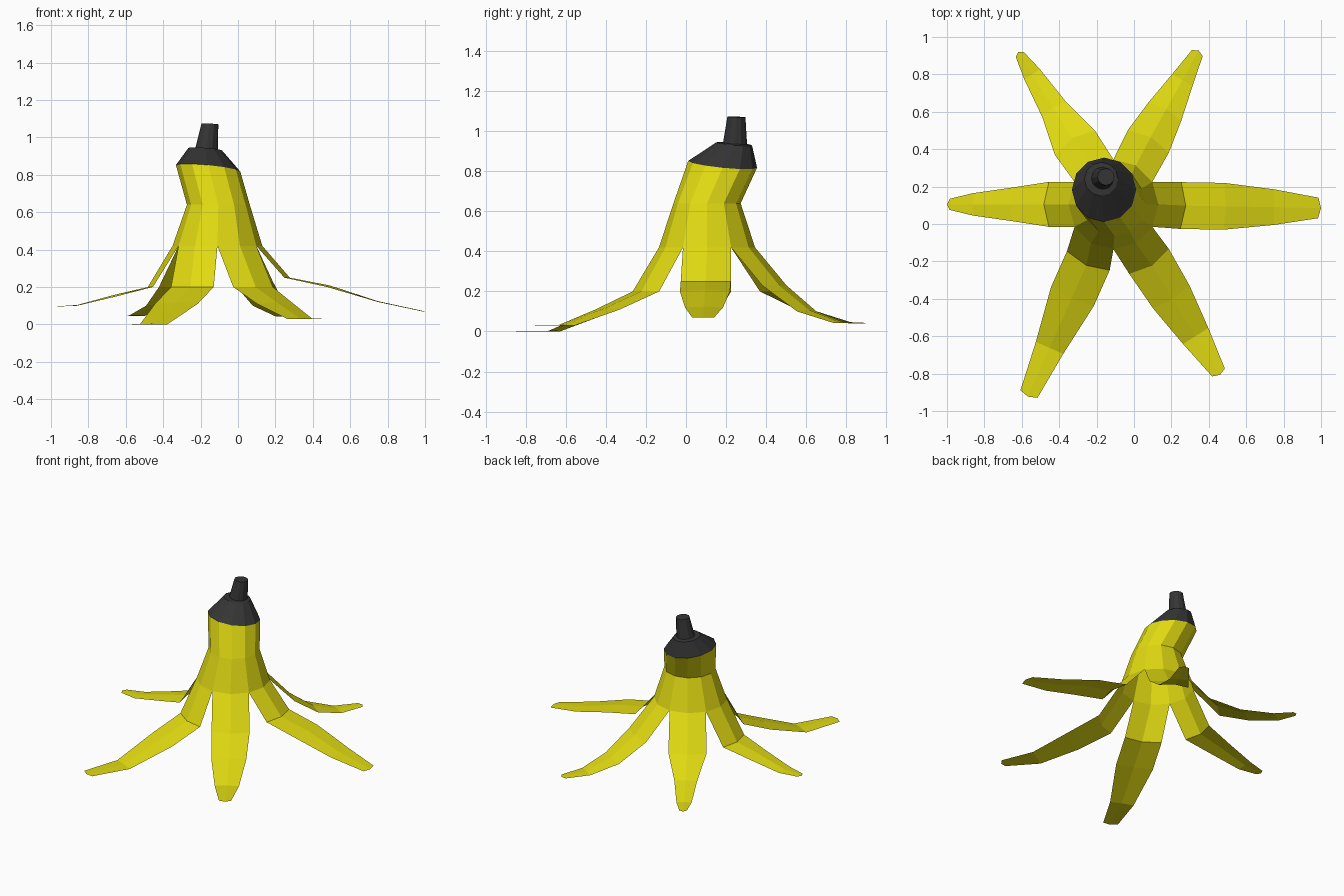
import bpy, bmesh
from math import cos, sin, radians
from mathutils import Vector

cube = bpy.data.objects.get("Cube")
if cube:
    bpy.data.objects.remove(cube, do_unlink=True)


def material(name, colour):
    mat = bpy.data.materials.new(name)
    mat.use_nodes = True
    mat.diffuse_color = (*colour, 1)
    bsdf = mat.node_tree.nodes["Principled BSDF"]
    bsdf.inputs["Base Color"].default_value = (*colour, 1)
    bsdf.inputs["Roughness"].default_value = 0.7
    return mat


def finish(bm, name, mat):
    mesh = bpy.data.meshes.new(name)
    bm.to_mesh(mesh)
    bm.free()
    mesh.materials.append(mat)
    obj = bpy.data.objects.new(name, mesh)
    bpy.context.collection.objects.link(obj)
    return obj


SIDES = 12


def ring(bm, x, y, z, radius, tilt=0.0):
    """Ring of vertices whose height falls towards +x and +y by the tilt."""
    verts = []
    for i in range(SIDES):
        a = radians(360 / SIDES * i)
        dx, dy = radius * cos(a), radius * sin(a)
        verts.append(bm.verts.new((x + dx, y + dy, z - tilt * (dx + dy))))
    return verts


def bridge(bm, lower, upper):
    for i in range(SIDES):
        j = (i + 1) % SIDES
        bm.faces.new((lower[i], lower[j], upper[j], upper[i]))


yellow = material("peel_yellow", (0.75, 0.70, 0.006))
dark = material("stem_charcoal", (0.035, 0.035, 0.035))

CENTRE = Vector((-0.11, 0.105, 0))
COLLAR = (-0.16, 0.183, 0.835, 0.172, 0.1)

# Peel: leaning tube that splits into six drooping strips
bm = bmesh.new()
split = ring(bm, CENTRE.x, CENTRE.y, 0.42, 0.24)
waist = ring(bm, CENTRE.x + 0.005, CENTRE.y, 0.64, 0.168)
collar = ring(bm, *COLLAR)
bridge(bm, split, waist)
bridge(bm, waist, collar)

# Each strip: heading, then (reach, height, half width) from bend to tip
strips = [
    (-1, [(.36, .25, .125), (.59, .20, .125), (.86, .12, .095), (1.095, .07, .055)]),
    (61, [(.385, .23, .125), (.57, .10, .10), (.76, .042, .063), (.925, .04, .033)]),
    (122, [(.39, .20, .125), (.60, .10, .075), (.82, .045, .05), (.945, .045, .025)]),
    (180, [(.345, .20, .12), (.54, .15, .09), (.75, .10, .06), (.875, .095, .03)]),
    (246, [(.33, .20, .125), (.54, .11, .125), (.84, 0, .08), (1.11, 0, .05)]),
    (302, [(.36, .20, .125), (.585, .11, .115), (.83, .03, .08), (1.06, .03, .04)]),
]
# Outward and upward push of the strip's middle ridge at each station
ridge = [(.027, 0), (.012, .008), (0, .004), (.015, 0)]

for n, (heading, stations) in enumerate(strips):
    a = radians(heading)
    out = Vector((cos(a), sin(a), 0))
    side = Vector((-sin(a), cos(a), 0))
    above = [split[(2 * n + k) % SIDES] for k in (-1, 0, 1)]
    for (reach, height, half), (push, lift) in zip(stations, ridge):
        base = CENTRE + out * reach + Vector((0, 0, height))
        points = (base - side * half,
                  base + out * push + Vector((0, 0, lift)),
                  base + side * half)
        row = [bm.verts.new(p) for p in points]
        for k in (0, 1):
            bm.faces.new((row[k], row[k + 1], above[k + 1], above[k]))
        above = row
finish(bm, "banana_peel", yellow)

# Dark cap and stub on top of the peel
bm = bmesh.new()
cap_rings = [
    ring(bm, *COLLAR),
    ring(bm, -0.175, 0.24, 0.937, 0.09, 0.08),
    ring(bm, -0.168, 0.245, 0.94, 0.06, 0.06),
    ring(bm, -0.15, 0.252, 1.072, 0.045, 0.04),
]
for lower, upper in zip(cap_rings, cap_rings[1:]):
    bridge(bm, lower, upper)
bm.faces.new(cap_rings[-1])
finish(bm, "stem_cap", dark)
